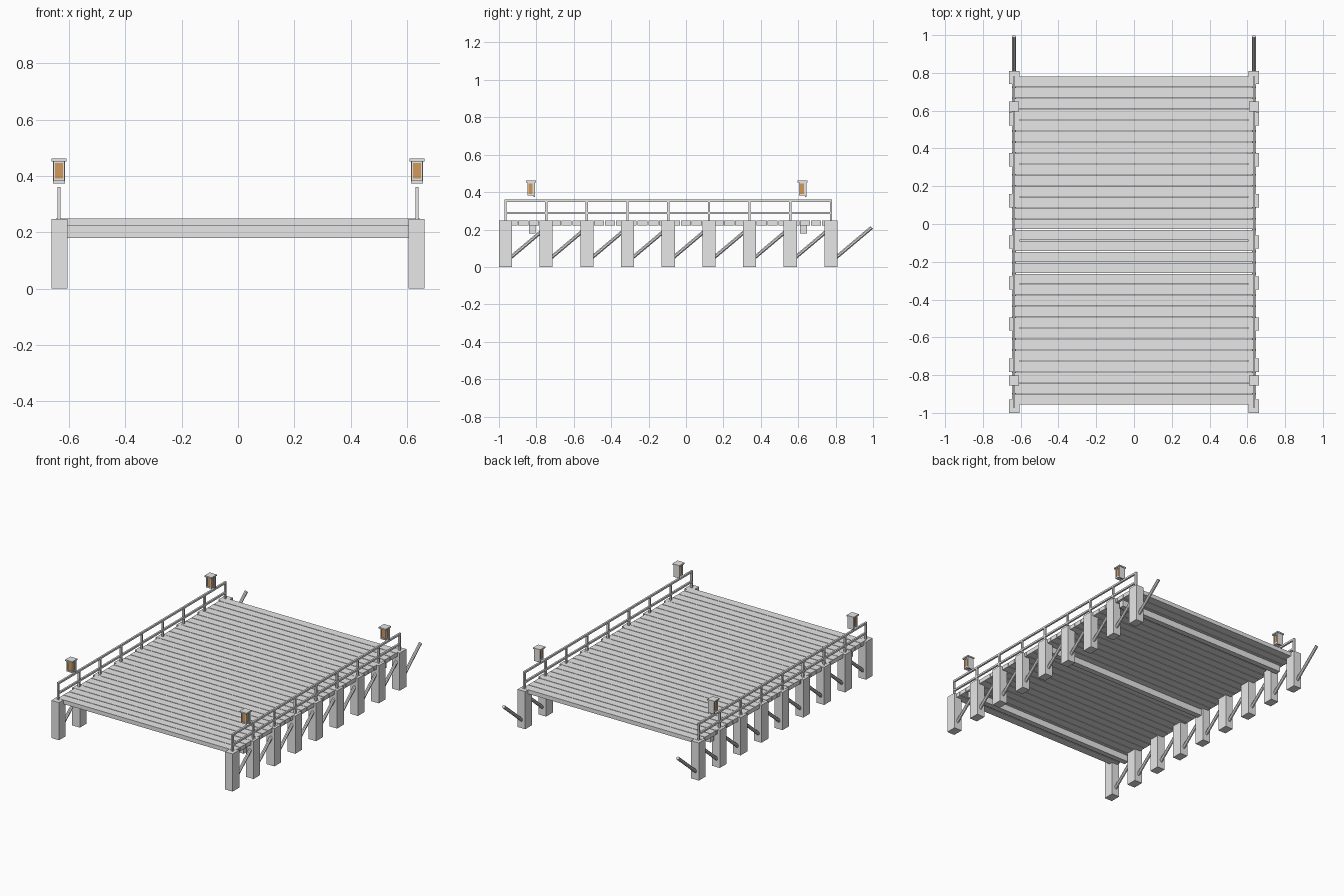
import bpy
import bmesh
from math import pi
from mathutils import Vector, Matrix

if "Cube" in bpy.data.objects:
    bpy.data.objects.remove(bpy.data.objects["Cube"])


def material(name, rgb):
    m = bpy.data.materials.new(name)
    m.diffuse_color = (*rgb, 1)
    m.use_nodes = True
    m.node_tree.nodes["Principled BSDF"].inputs["Base Color"].default_value = m.diffuse_color
    return m


GREY = material("grey wood", (0.8, 0.8, 0.8))
AMBER = material("amber glass", (0.66, 0.32, 0.10))


def add_box(bm, x, y, z):
    """Box from (min, max) ranges on each axis."""
    size = [r[1] - r[0] for r in (x, y, z)]
    mid = Vector([(r[0] + r[1]) / 2 for r in (x, y, z)])
    bmesh.ops.create_cube(bm, size=1, matrix=Matrix.Translation(mid) @ Matrix.Diagonal((*size, 1)))


def add_rod(bm, a, b, radius, sides=8):
    """Cylinder from a to b."""
    a, b = Vector(a), Vector(b)
    turn = (b - a).to_track_quat('Z', 'Y').to_matrix().to_4x4()
    spin = Matrix.Rotation(pi / sides, 4, 'Z')
    bmesh.ops.create_cone(bm, cap_ends=True, segments=sides, radius1=radius, radius2=radius,
                          depth=(b - a).length,
                          matrix=Matrix.Translation((a + b) / 2) @ turn @ spin)


def finish(bm, name, mat):
    mesh = bpy.data.meshes.new(name)
    bm.to_mesh(mesh)
    bm.free()
    mesh.materials.append(mat)
    ob = bpy.data.objects.new(name, mesh)
    bpy.context.collection.objects.link(ob)


# Deck planks
PLANKS, Y0, Y1, GAP = 30, -0.957, 0.782, 0.004
pitch = (Y1 - Y0) / PLANKS
bm = bmesh.new()
for i in range(PLANKS):
    y = Y0 + i * pitch
    add_box(bm, (-0.645, 0.645), (y + GAP / 2, y + pitch - GAP / 2), (0.222, 0.249))
finish(bm, "deck_planks", GREY)

# Cross beams under the deck
bm = bmesh.new()
for y in (-0.822, -0.095, 0.628):
    add_box(bm, (-0.63, 0.63), (y - 0.018, y + 0.018), (0.18, 0.222))
finish(bm, "cross_beams", GREY)

POST_Y = [-0.965 + i * 0.2175 for i in range(9)]
for side, s in (("left", -1), ("right", 1)):
    # Thick support posts
    bm = bmesh.new()
    for y in POST_Y:
        xs = sorted((s * 0.605, s * 0.661))
        add_box(bm, xs, (y - 0.035, y + 0.035), (0, 0.248))
    finish(bm, side + "_support_posts", GREY)

    # Diagonal braces
    x = s * 0.635
    bm = bmesh.new()
    for y in POST_Y:
        add_rod(bm, (x, y + 0.02, 0.044), (x, y + 0.218, 0.211), 0.0105)
    finish(bm, side + "_braces", GREY)

    # Railing: uprights and two rails
    bm = bmesh.new()
    w = 0.006
    for y in POST_Y:
        add_box(bm, (x - w, x + w), (y - w, y + w), (0.24, 0.355))
    for z in (0.288, 0.354):
        add_box(bm, (x - w, x + w), (POST_Y[0] - w, POST_Y[-1] + w), (z - w, z + w))
    finish(bm, side + "_railing", GREY)

    # Lanterns: back plate, base, roof and corner bars around a glass box
    for end, y in (("front", -0.829), ("back", 0.622)):
        bm = bmesh.new()
        add_box(bm, (x - 0.022, x + 0.022), (y + 0.014, y + 0.023), (0.374, 0.454))
        add_box(bm, (x - 0.020, x + 0.020), (y - 0.019, y + 0.016), (0.382, 0.391))
        add_box(bm, (x - 0.026, x + 0.026), (y - 0.027, y + 0.027), (0.452, 0.461))
        add_box(bm, (x - 0.020, x + 0.020), (y - 0.019, y + 0.016), (0.446, 0.453))
        for dx in (-0.017, 0.017):
            for dy in (-0.016, 0.012):
                add_box(bm, (x + dx - 0.003, x + dx + 0.003),
                        (y + dy - 0.003, y + dy + 0.003), (0.385, 0.452))
        finish(bm, f"{side}_{end}_lantern_frame", GREY)
        bm = bmesh.new()
        add_box(bm, (x - 0.016, x + 0.016), (y - 0.015, y + 0.013), (0.389, 0.447))
        finish(bm, f"{side}_{end}_lantern_glass", AMBER)
